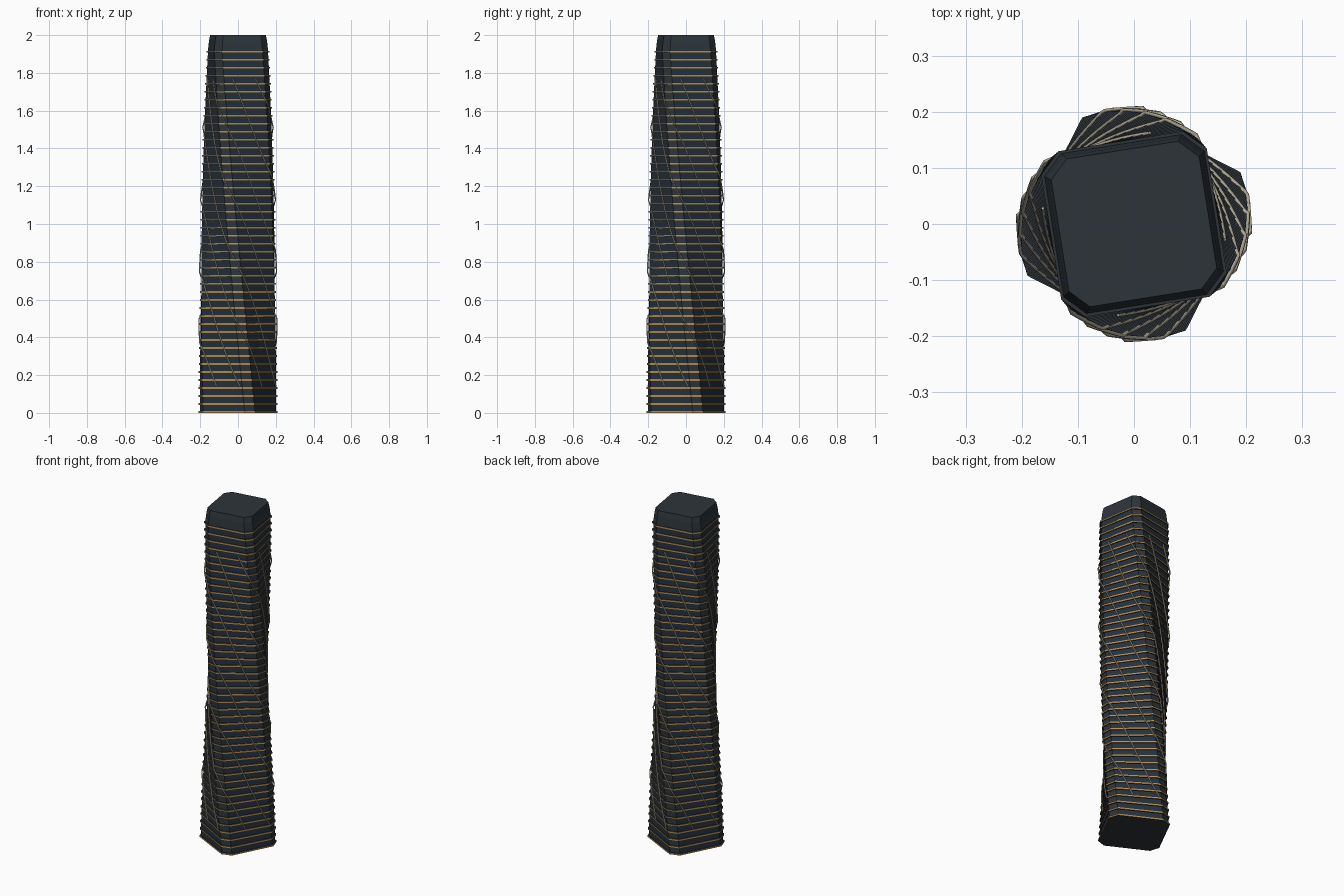
import bpy, bmesh, math

cube = bpy.data.objects.get("Cube")
if cube:
    bpy.data.objects.remove(cube, do_unlink=True)

FLOORS = 46
STEP = 0.0424
ROOF = 1.914
CORNER = math.radians(8)       # half angle of a chamfered corner


def material(name, rgb):
    m = bpy.data.materials.new(name)
    m.use_nodes = True
    color = (*rgb, 1)
    m.diffuse_color = color
    m.node_tree.nodes["Principled BSDF"].inputs["Base Color"].default_value = color
    return m


glass = material("dark blue glass", (0.020, 0.030, 0.042))
slate = material("dark slate", (0.026, 0.034, 0.041))
gold = material("warm gold", (0.46, 0.27, 0.10))
pale = material("pale champagne", (0.50, 0.45, 0.34))


def twist(z):
    return math.radians(-27 - 54 * min(z, ROOF) / ROOF)


def slab_radius(z):
    return 0.211 - 0.0125 * z


def section(z, radius, angle):
    """Chamfered square outline, as eight points."""
    pts = []
    for k in range(4):
        for side in (-1, 1):
            a = angle + math.pi / 4 + k * math.pi / 2 + side * CORNER
            pts.append((radius * math.cos(a), radius * math.sin(a), z))
    return pts


def loft(bm, rings, side_rule, cap_index):
    """Skin a stack of outlines and close both ends."""
    loops = [[bm.verts.new(p) for p in ring] for ring in rings]
    for low, high in zip(loops, loops[1:]):
        n = len(low)
        for i in range(n):
            j = (i + 1) % n
            f = bm.faces.new((low[i], low[j], high[j], high[i]))
            f.material_index = side_rule(i)
    for cap in (loops[0][::-1], loops[-1]):
        bm.faces.new(cap).material_index = cap_index


def finish(bm, name, mats):
    mesh = bpy.data.meshes.new(name)
    bm.to_mesh(mesh)
    bm.free()
    for m in mats:
        mesh.materials.append(m)
    obj = bpy.data.objects.new(name, mesh)
    bpy.context.collection.objects.link(obj)
    return obj


# Twisting glass shaft with slate corner strips
bm = bmesh.new()
levels = [ROOF * i / FLOORS for i in range(FLOORS + 1)]
loft(bm, [section(z, slab_radius(z) - 0.007, twist(z)) for z in levels],
     lambda i: 1 if i % 2 == 0 else 0, 1)
finish(bm, "tower_shaft", [glass, slate])

# Tapered roof crown
bm = bmesh.new()
crown = [(ROOF, 0.181), (1.97, 0.174), (2.0, 0.167)]
loft(bm, [section(z, r, twist(ROOF)) for z, r in crown], lambda i: 0, 0)
finish(bm, "roof_crown", [slate])

# Floor slabs: gold edges, dark tops and undersides
bm = bmesh.new()
for k in range(FLOORS):
    z = k * STEP
    outline = slab_radius(z)
    loft(bm, [section(h, outline, twist(z)) for h in (z, z + 0.009)],
         lambda i: 0, 1)
finish(bm, "floor_slabs", [gold, slate])


# Eight thin spiral ribs hugging the facade
def facade_distance(z, angle):
    """Distance from the axis to the slab outline at an angle."""
    r = slab_radius(z)
    quarter = math.pi / 2
    rel = (angle - twist(z) + quarter / 2) % quarter - quarter / 2
    half_face = quarter / 2 - CORNER
    if abs(rel) <= half_face:
        return r * math.cos(half_face) / math.cos(rel)
    off = quarter / 2 - abs(rel)
    return r * math.cos(CORNER) / math.cos(off) + 0.003


curve = bpy.data.curves.new("spiral_ribs", "CURVE")
curve.dimensions = "3D"
curve.bevel_depth = 0.004
curve.bevel_resolution = 0
curve.use_fill_caps = True
SAMPLES = 120
for k in range(8):
    spline = curve.splines.new("POLY")
    spline.points.add(SAMPLES - 1)
    for i, p in enumerate(spline.points):
        z = 0.14 + 1.63 * i / (SAMPLES - 1)
        a = math.radians(45 * k + 3 - 146 * (z - 0.14))
        d = facade_distance(z, a)
        p.co = (d * math.cos(a), d * math.sin(a), z, 1)
curve.materials.append(pale)
ribs = bpy.data.objects.new("spiral_ribs", curve)
bpy.context.collection.objects.link(ribs)
